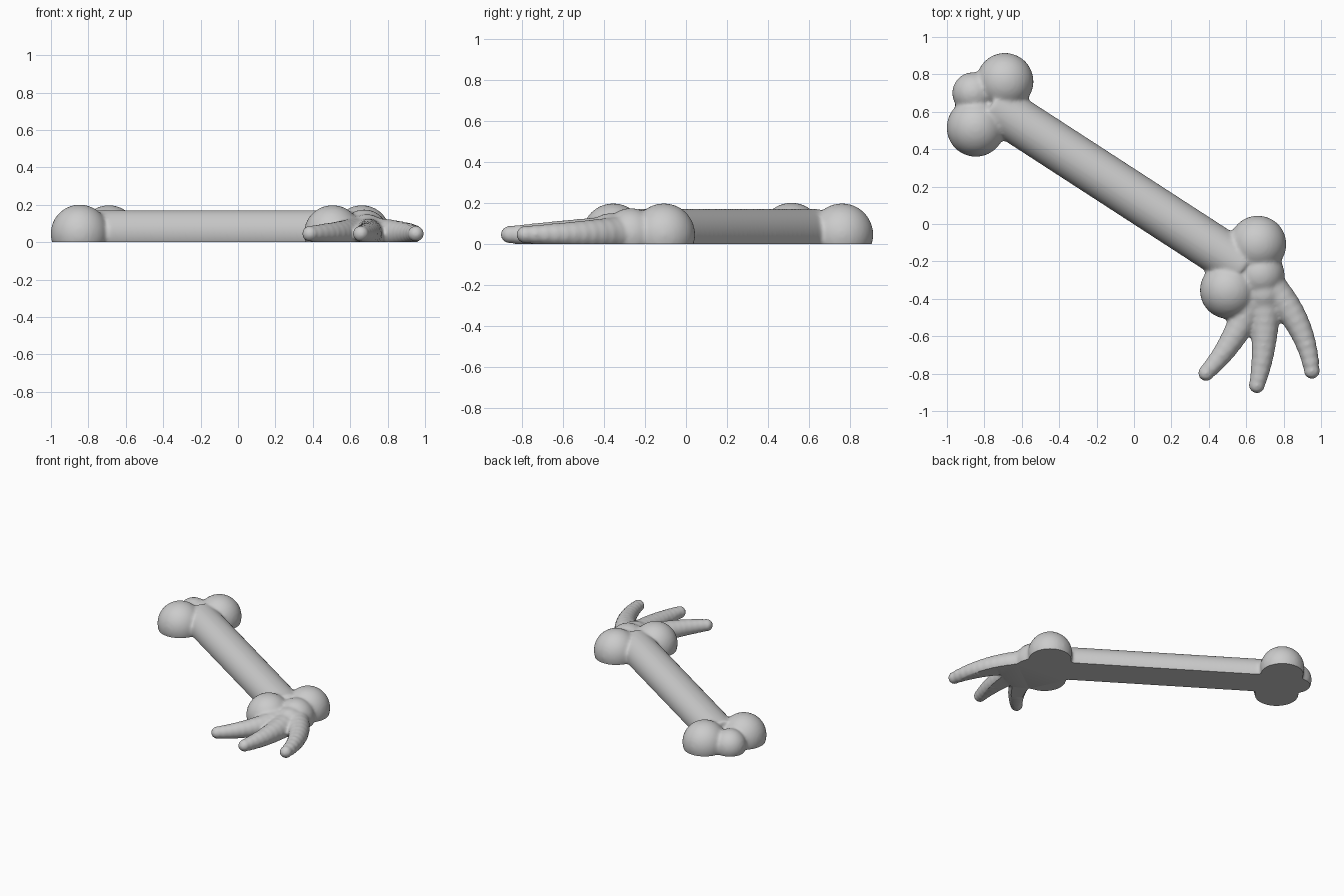
import bpy
import bmesh
from mathutils import Vector, Matrix

cube = bpy.data.objects.get("Cube")
if cube:
    bpy.data.objects.remove(cube, do_unlink=True)

AXIS_Z = 0.045  # height of every centre line above the flat base

bone = bpy.data.materials.new("bone_grey")
bone.use_nodes = True
bone.diffuse_color = (0.6, 0.6, 0.6, 1)
bone.node_tree.nodes["Principled BSDF"].inputs["Base Color"].default_value = bone.diffuse_color

bm = bmesh.new()


def ball(x, y, radius, z=AXIS_Z):
    bmesh.ops.create_uvsphere(bm, u_segments=40, v_segments=24, radius=radius,
                              matrix=Matrix.Translation((x, y, z)))


def rod(start, end, radius):
    a, b = Vector((*start, AXIS_Z)), Vector((*end, AXIS_Z))
    turn = (b - a).to_track_quat('Z', 'Y').to_matrix().to_4x4()
    bmesh.ops.create_cone(bm, cap_ends=True, segments=64, radius1=radius, radius2=radius,
                          depth=(b - a).length, matrix=Matrix.Translation((a + b) / 2) @ turn)


def finger(base, bend, tip, thick, thin, count=11):
    # Overlapping balls along a curve give the softly ringed finger
    for i in range(count):
        t = i / (count - 1)
        p = (Vector(base) * (1 - t) ** 2 + Vector(bend) * 2 * t * (1 - t) + Vector(tip) * t * t)
        ball(p.x, p.y, thick + (thin - thick) * t)


# Shaft
rod((-0.76, 0.64), (0.59, -0.235), 0.126)

# Far end: two knuckles and a smaller one between them
ball(-0.69, 0.762, 0.153)
ball(-0.846, 0.515, 0.156)
ball(-0.86, 0.70, 0.112)

# Wrist end: two knuckles and the palm
ball(0.662, -0.108, 0.153)
ball(0.505, -0.355, 0.153)
ball(0.675, -0.27, 0.13)
ball(0.69, -0.37, 0.105)

# Three fingers
finger((0.62, -0.42), (0.54, -0.64), (0.385, -0.797), 0.085, 0.044)
finger((0.695, -0.42), (0.71, -0.66), (0.657, -0.862), 0.087, 0.044)
finger((0.75, -0.36), (0.92, -0.54), (0.951, -0.785), 0.085, 0.044)

mesh = bpy.data.meshes.new("bone_hand")
bm.to_mesh(mesh)
bm.free()
obj = bpy.data.objects.new("bone_hand", mesh)
bpy.context.collection.objects.link(obj)

# Fuse the parts and soften the joins
remesh = obj.modifiers.new("fuse", 'REMESH')
remesh.mode = 'VOXEL'
remesh.voxel_size = 0.011
soften = obj.modifiers.new("soften", 'SMOOTH')
soften.factor = 0.5
soften.iterations = 10

# Slice the fused form flat at the ground
fused = obj.evaluated_get(bpy.context.evaluated_depsgraph_get())
bm = bmesh.new()
bm.from_mesh(fused.to_mesh())
fused.to_mesh_clear()
cut = bmesh.ops.bisect_plane(bm, geom=bm.verts[:] + bm.edges[:] + bm.faces[:],
                             plane_co=(0, 0, 0), plane_no=(0, 0, 1), clear_inner=True)
rim = [e for e in cut["geom_cut"] if isinstance(e, bmesh.types.BMEdge)]
bmesh.ops.triangle_fill(bm, edges=rim, use_beauty=True, normal=(0, 0, -1))
bmesh.ops.recalc_face_normals(bm, faces=bm.faces[:])
obj.modifiers.clear()
bm.to_mesh(mesh)
bm.free()
mesh.materials.clear()
mesh.materials.append(bone)

# Smooth skin with a sharp edge around the base
bpy.ops.object.select_all(action='DESELECT')
obj.select_set(True)
bpy.context.view_layer.objects.active = obj
bpy.ops.object.shade_smooth_by_angle(angle=0.7)
